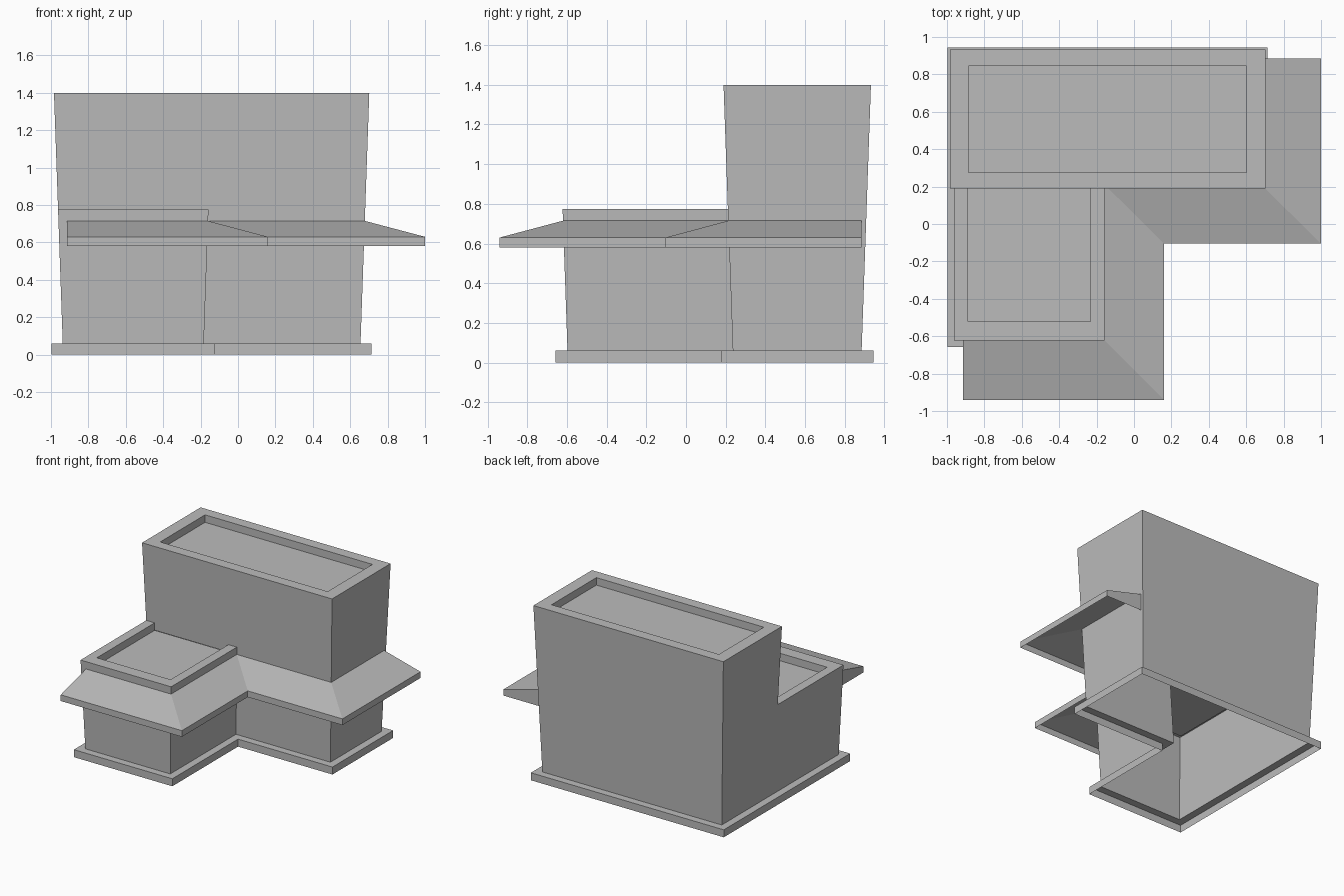
import bpy
import bmesh

if "Cube" in bpy.data.objects:
    bpy.data.objects.remove(bpy.data.objects["Cube"], do_unlink=True)

# Single plaster colour
GREY = (0.5, 0.5, 0.5, 1.0)
plaster = bpy.data.materials.new("grey_plaster")
plaster.use_nodes = True
plaster.diffuse_color = GREY
plaster.node_tree.nodes["Principled BSDF"].inputs["Base Color"].default_value = GREY

# Key heights
PLINTH, FASCIA, EAVE, DECK, WING, TOP = 0.06, 0.58, 0.63, 0.715, 0.775, 1.4
FLOOR = TOP - 0.06


def flare(z):
    """Outward lean of the walls at a height."""
    return (z - PLINTH) * 0.035


def bounds(d):
    """Wall lines pushed outward by d: left, right, front, back, inner x, inner y."""
    return -0.937 - d, 0.655 + d, -0.597 - d, 0.885 + d, -0.183 + d, 0.236 - d


def l_plan(d, z):
    x0, x1, y0, y1, xi, yi = bounds(d)
    return [(x, y, z) for x, y in
            ((x0, y0), (xi, y0), (xi, yi), (x1, yi), (x1, y1), (x0, y1))]


def tower_plan(d, z, rim_x=0.0, rim_y=0.0):
    x0, x1, _, y1, _, yi = bounds(d)
    x0, x1, y0, y1 = x0 + rim_x, x1 - rim_x, yi + rim_y, y1 - rim_y
    return [(x0, y0, z), (x1, y0, z), (x1, y1, z), (x0, y1, z)]


def wing_path(d, z, rim_x=0.0, rim_y=0.0):
    x0, _, y0, _, xi, yi = bounds(d)
    x0, xi, y0 = x0 + rim_x, xi - rim_x, y0 + rim_y
    return [(x0, yi, z), (x0, y0, z), (xi, y0, z), (xi, yi, z)]


def build(name, rows, closed=True, caps=()):
    """Skin successive rows of points, then add flat caps."""
    bm = bmesh.new()
    for low, high in zip(rows, rows[1:]):
        n = len(low)
        for i in range(n if closed else n - 1):
            j = (i + 1) % n
            bm.faces.new([bm.verts.new(p) for p in (low[i], low[j], high[j], high[i])])
    for cap in caps:
        bm.faces.new([bm.verts.new(p) for p in cap])
    bmesh.ops.remove_doubles(bm, verts=bm.verts, dist=0.0001)
    mesh = bpy.data.meshes.new(name)
    bm.to_mesh(mesh)
    bm.free()
    mesh.materials.append(plaster)
    obj = bpy.data.objects.new(name, mesh)
    bpy.context.scene.collection.objects.link(obj)
    return obj


# Plinth band with a ledge running in to the walls
build("plinth", [l_plan(0.06, 0), l_plan(0.06, PLINTH), l_plan(0, PLINTH)])

# Ground floor walls
build("lower_walls", [l_plan(0, PLINTH), l_plan(flare(DECK), DECK)])

# Tall block with parapet and sunken roof
tower_floor = tower_plan(flare(TOP), FLOOR, 0.1, 0.087)
build("tower", [tower_plan(flare(DECK), DECK), tower_plan(flare(TOP), TOP),
                tower_plan(flare(TOP), TOP, 0.1, 0.087), tower_floor],
      caps=[tower_floor])

# Low wing parapet, open where it meets the tall block
wing_floor = wing_path(flare(WING), DECK, 0.075, 0.1)
build("wing_parapet", [wing_path(flare(DECK), DECK), wing_path(flare(WING), WING),
                       wing_path(flare(WING), WING, 0.075, 0.1), wing_floor],
      closed=False, caps=[wing_floor])

# Sloped awning around the front and right sides, hollow underneath
LEFT_END, BACK_END = -0.915, 0.885


def awning_path(x_out, x_mid, y_out, y_mid, z):
    return [(LEFT_END, y_out, z), (x_mid, y_out, z), (x_mid, y_mid, z),
            (x_out, y_mid, z), (x_out, BACK_END, z)]


_, wx, wy, _, wxi, wyi = bounds(flare(DECK))
drop = awning_path(1.0, 0.16, -0.94, -0.105, FASCIA)
edge = awning_path(1.0, 0.16, -0.94, -0.105, EAVE)
wall = awning_path(wx, wxi, wy, wyi, DECK)
foot = awning_path(wx, wxi, wy, wyi, FASCIA)
build("awning", [drop, edge, wall], closed=False,
      caps=[(drop[0], edge[0], wall[0], foot[0]),
            (foot[-1], wall[-1], edge[-1], drop[-1])])
